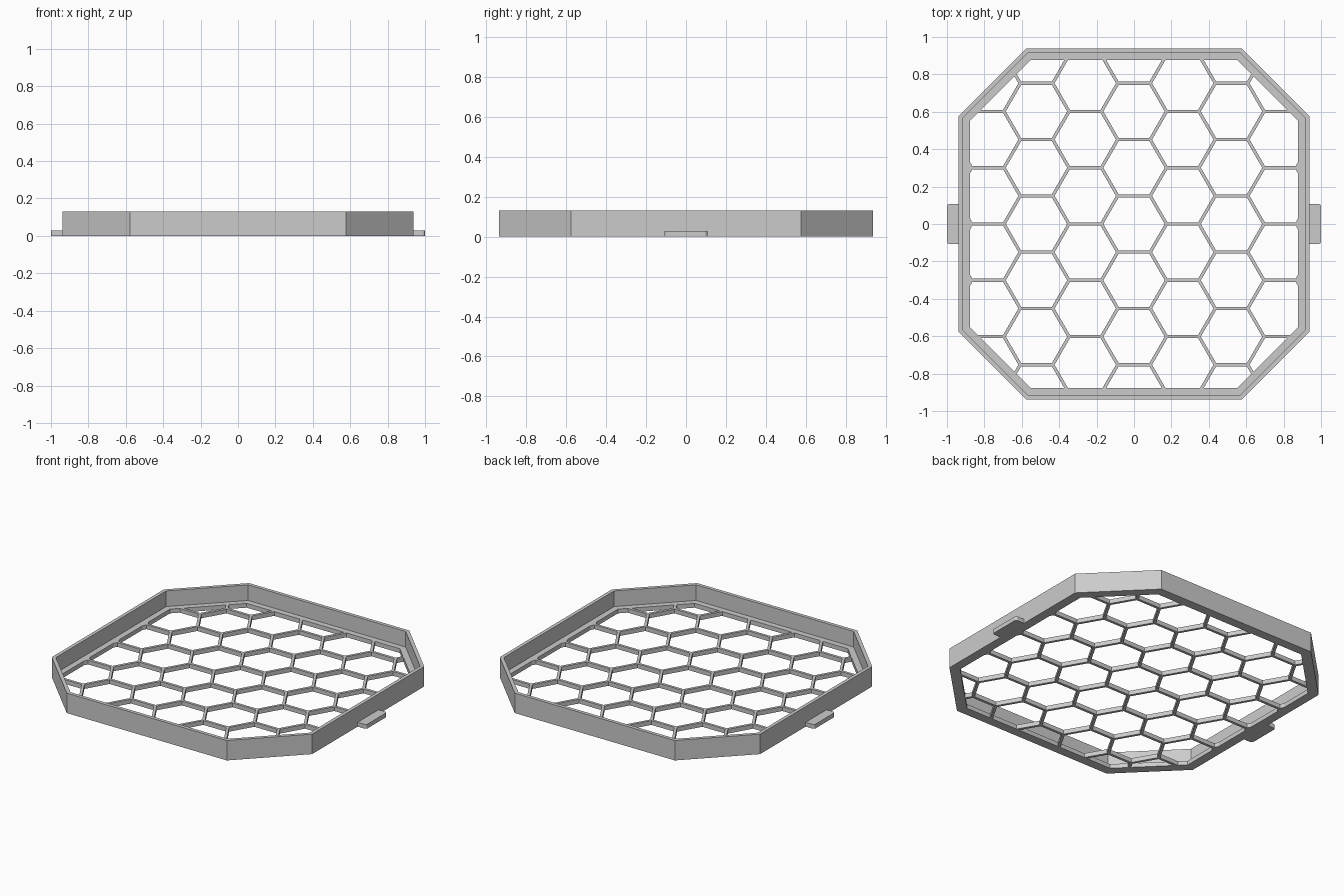
import bpy
from math import sin, cos, pi, sqrt

cube = bpy.data.objects.get("Cube")
if cube:
    bpy.data.objects.remove(cube)

HALF, CORNER = 0.938, 0.577      # octagon half width, corner position
HEIGHT, FLOOR = 0.13, 0.028      # wall height, grille thickness
WALL, RIM = 0.023, 0.061         # wall thickness, rim width
PITCH, STRUT = 0.301, 0.017      # honeycomb pitch, strut width

grey = bpy.data.materials.new("light grey")
grey.use_nodes = True
colour = (0.6, 0.6, 0.6, 1)
grey.diffuse_color = colour
grey.node_tree.nodes["Principled BSDF"].inputs["Base Color"].default_value = colour


def octagon(inset):
    a = HALF - inset
    c = HALF + CORNER - inset * sqrt(2) - a
    quarter = [(a, -c), (a, c)]
    points = []
    for _ in range(4):
        points += quarter
        quarter = [(-y, x) for x, y in quarter]
    return points


def clip(poly, border):
    """Cut a convex polygon down to the part inside a convex border."""
    for (ax, ay), (bx, by) in zip(border, border[1:] + border[:1]):
        side = [(bx - ax) * (y - ay) - (by - ay) * (x - ax) for x, y in poly]
        kept = []
        for i, p in enumerate(poly):
            q, s, t = poly[i - 1], side[i - 1], side[i]
            if (s < 0) != (t < 0):
                k = s / (s - t)
                kept.append((q[0] + k * (p[0] - q[0]), q[1] + k * (p[1] - q[1])))
            if t >= 0:
                kept.append(p)
        poly = kept
    return poly


def area(poly):
    return sum(poly[i - 1][0] * p[1] - p[0] * poly[i - 1][1]
               for i, p in enumerate(poly)) / 2


def plate(name, outlines, height):
    """Flat solid from an outline and its holes, standing on z = 0."""
    curve = bpy.data.curves.new(name, 'CURVE')
    curve.dimensions = '2D'
    curve.fill_mode = 'BOTH'
    curve.extrude = height / 2
    for outline in outlines:
        spline = curve.splines.new('POLY')
        spline.points.add(len(outline) - 1)
        for point, (x, y) in zip(spline.points, outline):
            point.co = (x, y, 0, 1)
        spline.use_cyclic_u = True
    helper = bpy.data.objects.new(name + " outline", curve)
    bpy.context.collection.objects.link(helper)
    graph = bpy.context.evaluated_depsgraph_get()
    mesh = bpy.data.meshes.new_from_object(helper.evaluated_get(graph))
    bpy.data.objects.remove(helper)
    for v in mesh.vertices:
        v.co.z += height / 2
    mesh.materials.clear()
    mesh.materials.append(grey)
    mesh.shade_flat()
    obj = bpy.data.objects.new(name, mesh)
    bpy.context.collection.objects.link(obj)
    return obj


# Upright octagonal wall
plate("outer_wall", [octagon(0), octagon(WALL)], HEIGHT)

# Honeycomb floor, with the cells trimmed by the rim
radius = (PITCH - STRUT) / sqrt(3)
holes = []
for column in range(-4, 5):
    for row in range(-4, 5):
        cx = column * PITCH * sqrt(3) / 2
        cy = (row + 0.5 * (column % 2)) * PITCH
        cell = [(cx + radius * cos(k * pi / 3), cy + radius * sin(k * pi / 3))
                for k in range(6)]
        cell = clip(cell, octagon(RIM))
        if len(cell) > 2 and area(cell) > 0.0005:
            holes.append(cell)
plate("honeycomb_floor", [octagon(WALL)] + holes, FLOOR)

# Side tabs with rounded outer corners
TAB, ROUND = 0.108, 0.015
for name, s in (("left_tab", 1), ("right_tab", -1)):
    inner = HALF - 0.003
    arc = [(1 - ROUND + ROUND * cos(k * pi / 8), TAB - ROUND + ROUND * sin(k * pi / 8))
           for k in range(5)]
    half = arc + [(inner, TAB)]
    outline = half + [(x, -y) for x, y in reversed(half)]
    plate(name, [[(s * x, s * y) for x, y in outline]], FLOOR)
